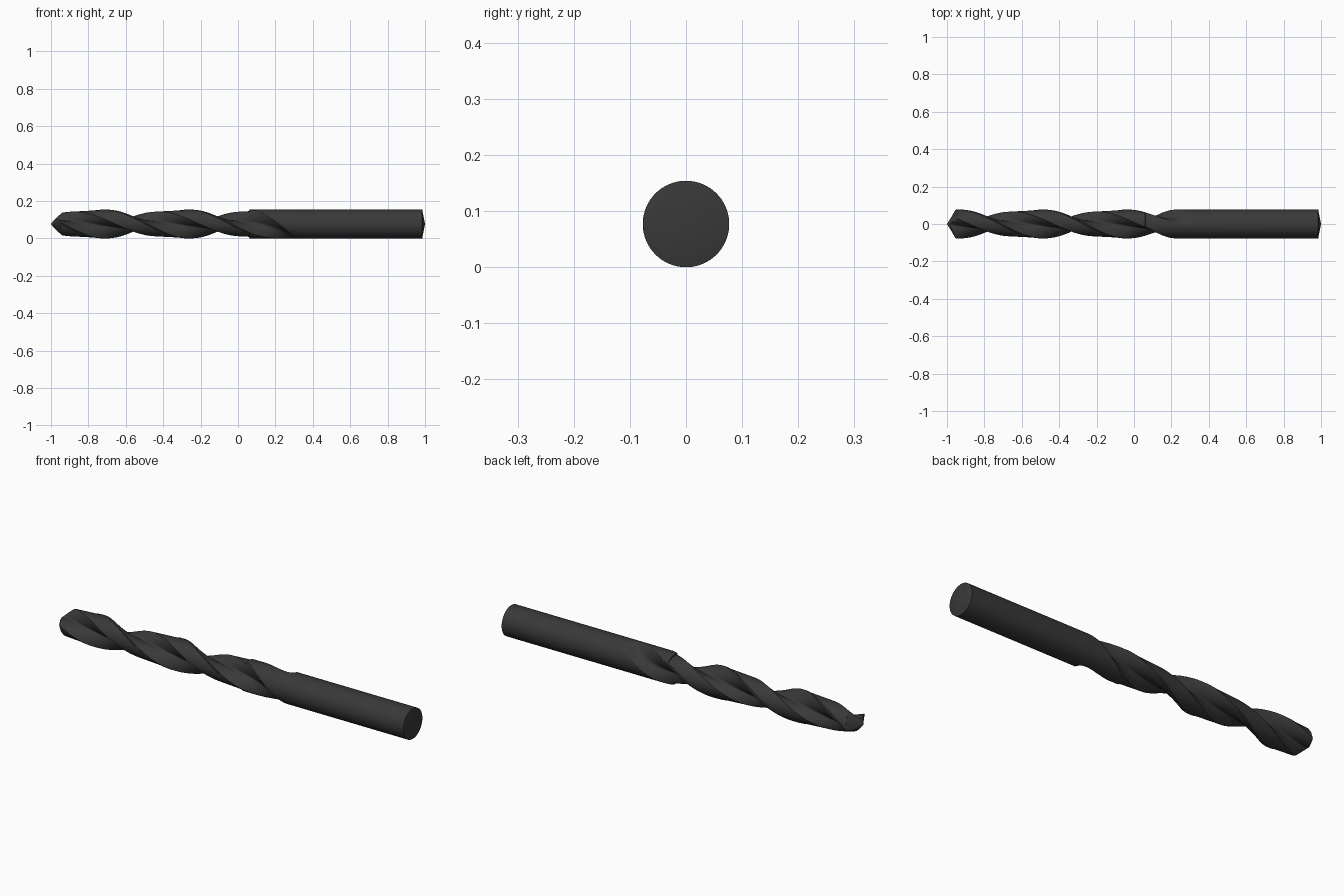
import bpy, bmesh, math

if "Cube" in bpy.data.objects:
    bpy.data.objects.remove(bpy.data.objects["Cube"])

R = 0.077           # shank radius, also the axis height
CORE = 0.022        # half thickness of the web between the flutes
PITCH = 0.9         # length of one full turn of the flutes
STEP = 0.06         # where the relieved lands end
RUNOUT = 0.32       # where the flutes fade out
LEAD, TRAIL = 60, 130   # land edges, degrees from flute centre
N = 144             # points around


def lerp(a, b, t):
    return a + (b - a) * t


def section(deg, x):
    """Radius of the two-flute section at an angle from the flute centre."""
    a = deg % 180
    # land: full-radius margin, then falling relief
    land = R
    if x <= STEP and a > LEAD + 6:
        land = lerp(0.0745, 0.066, min(1, (a - LEAD - 6) / (TRAIL - LEAD - 6)))
    # concave flute, lifted outwards in the run-out
    t = a / LEAD if a < 90 else (180 - a) / (180 - TRAIL)
    edge = R if a < 90 else 0.0665
    lift = max(0, (x - 0.03) / (RUNOUT - 0.03)) ** 2 * 0.058
    flute = CORE + (edge - CORE) * t * t + lift
    # conical point with relief behind the cutting edge
    if LEAD <= a <= TRAIL:
        k = 0.3 * (a - LEAD) / (TRAIL - LEAD)
    else:
        k = 0.3 * (1 - ((a - TRAIL) % 180) / (180 - TRAIL + LEAD))
    point = (x + 1) / (0.59 + k)
    return min(land, flute, point)


# ring stations along the axis: point, fluted body, run-out, shank
xs = [-1 + 0.005 * i for i in range(1, 15)]
xs += [lerp(-0.92, STEP, i / 80) for i in range(81)]
xs += [lerp(STEP + 0.0005, RUNOUT, i / 30) for i in range(31)]
xs += [0.985]

bm = bmesh.new()
rings = []
for x in xs:
    phase = 2 * math.pi * (min(x, RUNOUT) - 0.12) / PITCH
    ring = []
    for i in range(N):
        deg = 360 * i / N
        r = R if x > RUNOUT else section(deg, x)
        phi = math.radians(deg) + phase
        ring.append(bm.verts.new((x, r * math.cos(phi), R + r * math.sin(phi))))
    rings.append(ring)

for r0, r1 in zip(rings, rings[1:]):
    for i in range(N):
        j = (i + 1) % N
        bm.faces.new((r0[i], r0[j], r1[j], r1[i]))

# drill point and shallow conical shank end
for x, ring in ((-1, rings[0]), (1, rings[-1])):
    tip = bm.verts.new((x, 0, R))
    for i in range(N):
        bm.faces.new((ring[i], ring[(i + 1) % N], tip))
bmesh.ops.recalc_face_normals(bm, faces=bm.faces)

mesh = bpy.data.meshes.new("twist_drill_bit")
bm.to_mesh(mesh)
bm.free()
drill = bpy.data.objects.new("twist_drill_bit", mesh)
bpy.context.collection.objects.link(drill)

mat = bpy.data.materials.new("black_steel")
mat.diffuse_color = (0.04, 0.04, 0.04, 1)
mat.use_nodes = True
mat.node_tree.nodes["Principled BSDF"].inputs["Base Color"].default_value = mat.diffuse_color
mesh.materials.append(mat)

bpy.context.view_layer.objects.active = drill
drill.select_set(True)
bpy.ops.object.shade_smooth_by_angle(angle=math.radians(30))
